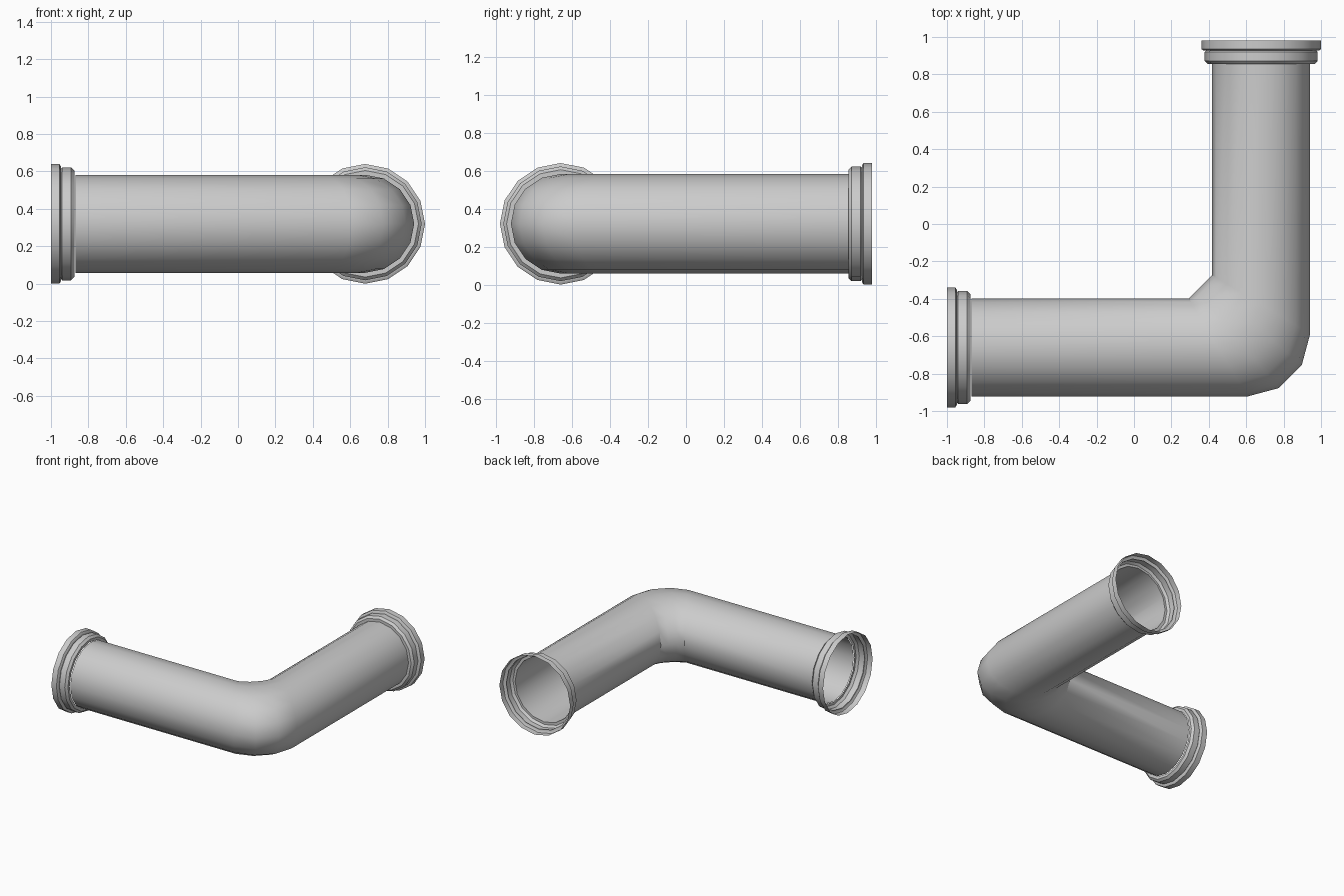
import bpy, bmesh, math

if "Cube" in bpy.data.objects:
    bpy.data.objects.remove(bpy.data.objects["Cube"])

SIDES = 16
R = 0.262                  # pipe radius
CX, CY, CZ = 0.68, -0.66, 0.32


def loft(name, rings):
    """Skin rings given as (inner xy, outer xy, vertical radius)."""
    bm = bmesh.new()
    loops = []
    for (ix, iy), (ox, oy), rad in rings:
        loop = []
        for i in range(SIDES):
            a = 2 * math.pi * i / SIDES
            t = (1 - math.cos(a)) / 2
            loop.append(bm.verts.new((ix + (ox - ix) * t, iy + (oy - iy) * t,
                                      CZ + rad * math.sin(a))))
        loops.append(loop)
    for a, b in zip(loops, loops[1:]):
        for i in range(SIDES):
            j = (i + 1) % SIDES
            bm.faces.new((a[i], a[j], b[j], b[i]))
    bmesh.ops.recalc_face_normals(bm, faces=bm.faces)
    me = bpy.data.meshes.new(name)
    bm.to_mesh(me)
    bm.free()
    ob = bpy.data.objects.new(name, me)
    bpy.context.collection.objects.link(ob)
    bpy.ops.object.select_all(action='DESELECT')
    ob.select_set(True)
    bpy.context.view_layer.objects.active = ob
    bpy.ops.object.shade_smooth_by_angle(angle=math.radians(35))
    return ob


def ring_x(x, r):
    return (x, CY + r), (x, CY - r), r


def ring_y(y, r):
    return (CX - r, y), (CX + r, y), r


# Elbow: chamfered inside corner, rounded three-segment outside corner
elbow = []
bend = 0.335
for k in range(4):
    a = math.radians(30 * k)
    s = k / 3
    inner = (CX - R - 0.125 * (1 - s), CY + R + 0.125 * s)
    outer = (CX + R - bend * (1 - math.sin(a)), CY - R + bend * (1 - math.cos(a)))
    elbow.append((inner, outer, R))

# Hollow pipe with both straight legs
loft("elbow_pipe", [ring_x(-0.87, R)] + elbow + [ring_y(0.86, R)])

# Stepped open sockets: (distance from the mouth, radius)
profile = [(0, 0.32), (0.045, 0.32), (0.053, 0.308), (0.053, 0.294),
           (0.06, 0.302), (0.108, 0.302), (0.125, 0.285), (0.125, R)]
loft("left_socket", [ring_x(-1 + d, r) for d, r in profile])
loft("back_socket", [ring_y(0.98 - d, r) for d, r in profile])
